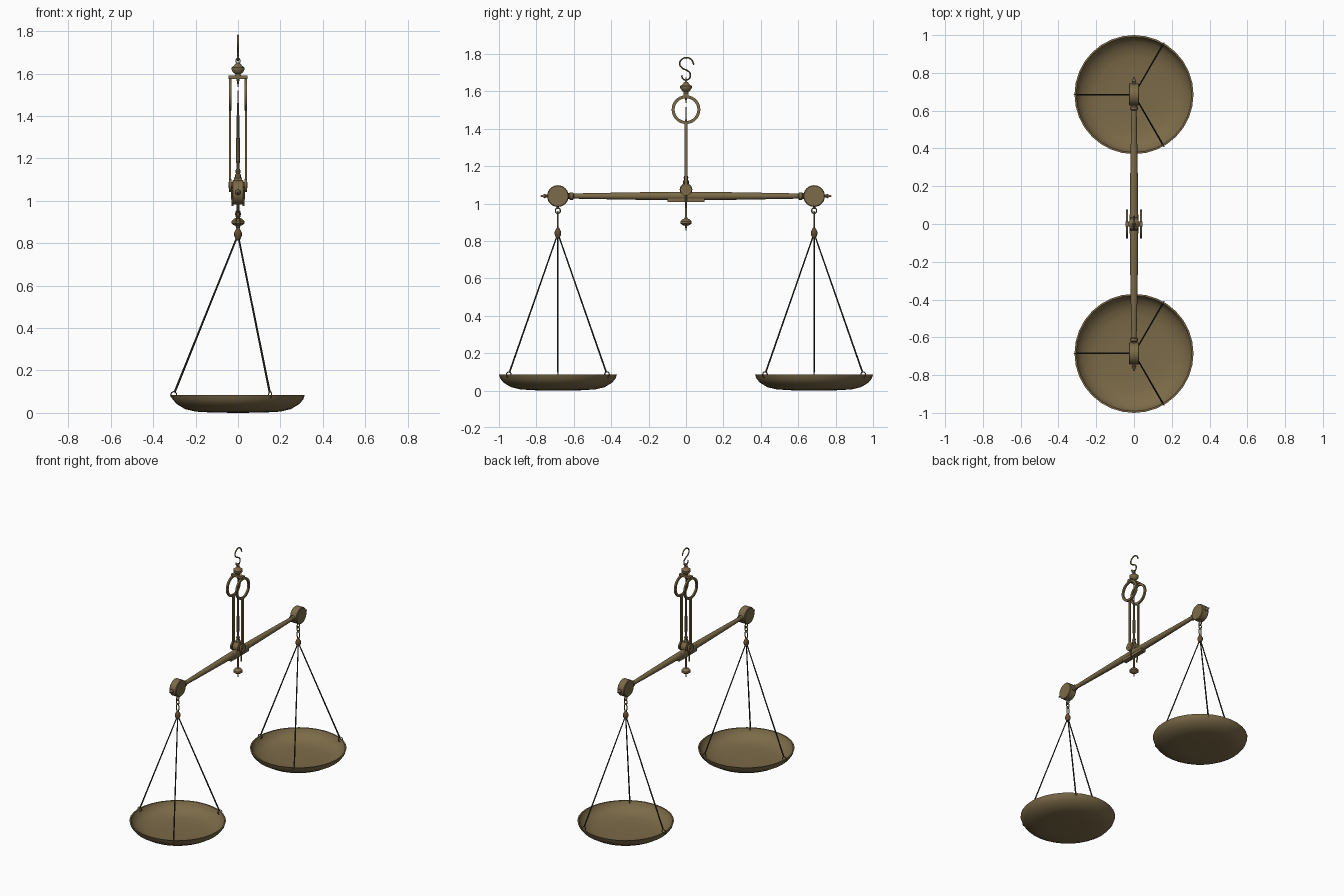
import bpy, bmesh
from math import pi, sin, cos, radians
from mathutils import Vector, Matrix

if "Cube" in bpy.data.objects:
    bpy.data.objects.remove(bpy.data.objects["Cube"])


def material(name, rgb):
    m = bpy.data.materials.new(name)
    m.diffuse_color = (*rgb, 1)
    m.use_nodes = True
    m.node_tree.nodes["Principled BSDF"].inputs["Base Color"].default_value = m.diffuse_color
    return m


BRASS = material("aged_brass", (0.20, 0.145, 0.065))
COPPER = material("dark_copper", (0.13, 0.075, 0.035))
CORD = material("dark_cord", (0.03, 0.03, 0.022))


def finish(obj, mat, angle=35):
    obj.data.materials.clear()
    obj.data.materials.append(mat)
    bpy.ops.object.select_all(action='DESELECT')
    obj.select_set(True)
    bpy.context.view_layer.objects.active = obj
    bpy.ops.object.shade_smooth_by_angle(angle=radians(angle))
    return obj


def lathe(name, profile, loc, axis=(0, 0, 1), n=16, mat=BRASS):
    """Revolve (radius, height) points about an axis."""
    bm = bmesh.new()
    rings = [[bm.verts.new((r * cos(2 * pi * i / n), r * sin(2 * pi * i / n), h))
              for i in range(n)] for r, h in profile]
    for a, b in zip(rings, rings[1:]):
        for i in range(n):
            j = (i + 1) % n
            bm.faces.new((a[i], a[j], b[j], b[i]))
    bmesh.ops.remove_doubles(bm, verts=bm.verts, dist=1e-5)
    bmesh.ops.recalc_face_normals(bm, faces=bm.faces)
    rot = Vector((0, 0, 1)).rotation_difference(Vector(axis)).to_matrix().to_4x4()
    bm.transform(Matrix.Translation(loc) @ rot)
    me = bpy.data.meshes.new(name)
    bm.to_mesh(me)
    bm.free()
    obj = bpy.data.objects.new(name, me)
    bpy.context.collection.objects.link(obj)
    return finish(obj, mat)


def rod(name, p, q, r1, r2=None, n=8, mat=BRASS):
    p, q = Vector(p), Vector(q)
    r2 = r1 if r2 is None else r2
    d = q - p
    return lathe(name, [(0, 0), (r1, 0), (r2, d.length), (0, d.length)], p, d.normalized(), n, mat)


def tube(name, pts, r, cyclic=False, mat=BRASS):
    cu = bpy.data.curves.new(name, 'CURVE')
    cu.dimensions = '3D'
    cu.bevel_depth, cu.bevel_resolution, cu.resolution_u = r, 1, 4
    cu.use_fill_caps = True
    sp = cu.splines.new('BEZIER')
    sp.bezier_points.add(len(pts) - 1)
    for bp, p in zip(sp.bezier_points, pts):
        bp.co = p
        bp.handle_left_type = bp.handle_right_type = 'AUTO'
    sp.use_cyclic_u = cyclic
    obj = bpy.data.objects.new(name, cu)
    bpy.context.collection.objects.link(obj)
    bpy.ops.object.select_all(action='DESELECT')
    obj.select_set(True)
    bpy.context.view_layer.objects.active = obj
    bpy.ops.object.convert(target='MESH')
    return finish(bpy.context.object, mat, 60)


def ring(name, c, u, v, r, mat=BRASS):
    """Closed wire loop spanned by half-axes u and v."""
    c, u, v = Vector(c), Vector(u), Vector(v)
    return tube(name, [c + u * cos(k * pi / 4) + v * sin(k * pi / 4) for k in range(8)],
                r, True, mat)


def box(name, lo, hi, mat=BRASS):
    lo, hi = Vector(lo), Vector(hi)
    bpy.ops.mesh.primitive_cube_add(size=1, location=(lo + hi) / 2)
    o = bpy.context.object
    o.name, o.scale = name, hi - lo
    bpy.ops.object.transform_apply(scale=True)
    return finish(o, mat)


ZB = 1.04    # beam height
YP = 0.685   # pan centre distance

for s, side in ((-1, "front"), (1, "back")):
    y = s * YP
    # pan with a thin wall
    lathe(side + "_pan", [(0, 0), (0.12, 0.0015), (0.2, 0.006), (0.25, 0.018), (0.29, 0.042),
                          (0.308, 0.064), (0.315, 0.085), (0.306, 0.085), (0.299, 0.066),
                          (0.282, 0.046), (0.245, 0.024), (0.2, 0.013), (0.12, 0.009),
                          (0, 0.008)], (0, y, 0), n=32)
    # cords and the eyes they hang from
    for k in range(3):
        a = pi + k * 2 * pi / 3
        out = Vector((cos(a), sin(a), 0))
        foot = Vector((0, y, 0.085)) + out * 0.303
        ring(f"{side}_pan_eye_{k}", foot, out * 0.014, (0, 0, 0.015), 0.003)
        rod(f"{side}_cord_{k}", foot + Vector((0, 0, 0.012)) - out * 0.004, (0, y, 0.84),
            0.005, 0.004, 6, CORD)
    # cord knot, link and hanging ring
    lathe(side + "_cord_knot", [(0, 0.812), (0.01, 0.815), (0.018, 0.835), (0.018, 0.85),
                                (0.009, 0.868), (0, 0.876)], (0, y, 0), n=10, mat=COPPER)
    ring(side + "_link", (0, y, 0.897), (0.009, 0, 0), (0, 0, 0.03), 0.0035)
    ring(side + "_lower_ring", (0, y, 0.937), (0.01, 0, 0), (0, 0, 0.02), 0.0035)
    ring(side + "_hanging_ring", (0, y, 0.962), (0, 0.013, 0), (0, 0, 0.015), 0.004)
    rod(side + "_hanger_stem", (0, y, 0.972), (0, y, 1.0), 0.007)
    # end drum with bosses and tip
    lathe(side + "_beam_drum", [(0, -0.027), (0.054, -0.027), (0.058, -0.023), (0.058, 0.023),
                                (0.054, 0.027), (0, 0.027)], (0, y, ZB), (1, 0, 0), 24)
    lathe(side + "_beam_tip", [(0, 0.05), (0.009, 0.05), (0.009, 0.066), (0.013, 0.07),
                               (0.008, 0.077), (0.003, 0.093), (0, 0.094)],
          (0, y, ZB), (0, s, 0), 10)
    # tapered arm
    lathe(side + "_beam_arm", [(0, 0.0), (0.023, 0.0), (0.022, 0.1), (0.021, 0.2), (0.018, 0.38),
                               (0.014, 0.6), (0.02, 0.605), (0.02, 0.62), (0.015, 0.625),
                               (0.015, 0.64), (0, 0.64)], (0, 0, ZB), (0, s, 0), 12)

# centre block under the pivot
box("beam_centre_block", (-0.017, -0.1, 1.008), (0.017, 0.1, 1.054))

# pivot axle and needle
rod("pivot_axle", (-0.044, 0, 1.075), (0.044, 0, 1.075), 0.014, n=12)
rod("pivot_hub", (-0.02, 0, 1.075), (0.02, 0, 1.075), 0.034, n=20)
lathe("needle", [(0, 1.09), (0.015, 1.09), (0.015, 1.12), (0.01, 1.128), (0.013, 1.14),
                 (0.008, 1.15), (0.009, 1.26), (0.006, 1.4), (0.001, 1.525), (0, 1.526)],
      (0, 0, 0), n=8)

# twin suspension fork: ring, bar and pivot cheek on each side
for s, side in ((-1, "left"), (1, "right")):
    x = s * 0.037
    lathe(side + "_fork_ring", [(0.061, -0.006), (0.077, -0.006), (0.077, 0.006),
                                (0.061, 0.006), (0.061, -0.006)], (x, 0, 1.502), (1, 0, 0), 28)
    box(side + "_fork_bar", (x - 0.005, -0.009, 1.08), (x + 0.005, 0.009, 1.43))
    rod(side + "_pivot_cheek", (x - 0.006, 0, 1.072), (x + 0.006, 0, 1.072), 0.03, n=20)
    rod(side + "_stirrup_rod", (s * 0.03, 0, 1.06), (s * 0.025, 0, 0.975), 0.005)

# lower stem and weight knob
lathe("lower_weight", [(0, 0.855), (0.003, 0.856), (0.005, 0.88), (0.02, 0.885), (0.03, 0.893),
                       (0.03, 0.905), (0.02, 0.915), (0.008, 0.92), (0.006, 0.93),
                       (0.006, 1.02), (0, 1.02)], (0, 0, 0), n=16)

# top crossbar with pointer mark and finial
box("top_crossbar", (-0.045, -0.014, 1.574), (0.045, 0.014, 1.59))
rod("pointer_mark", (0, 0, 1.576), (0, 0, 1.535), 0.008, 0.001)
lathe("top_finial", [(0, 1.585), (0.014, 1.588), (0.012, 1.597), (0.022, 1.603), (0.031, 1.618),
                     (0.031, 1.628), (0.018, 1.638), (0.009, 1.65), (0, 1.652)],
      (0, 0, 0), n=16)
ring("finial_eye", (0, 0, 1.658), (0.009, 0, 0), (0, 0, 0.014), 0.003)

# S-shaped hook
path = [(0.042, 1.742), (0.03, 1.768), (0.005, 1.78), (-0.024, 1.769), (-0.034, 1.745),
        (-0.02, 1.724), (0.005, 1.712), (0.022, 1.695), (0.02, 1.672), (0, 1.66),
        (-0.018, 1.668), (-0.023, 1.685)]
tube("s_hook", [(0, y, z) for y, z in path], 0.0045)
